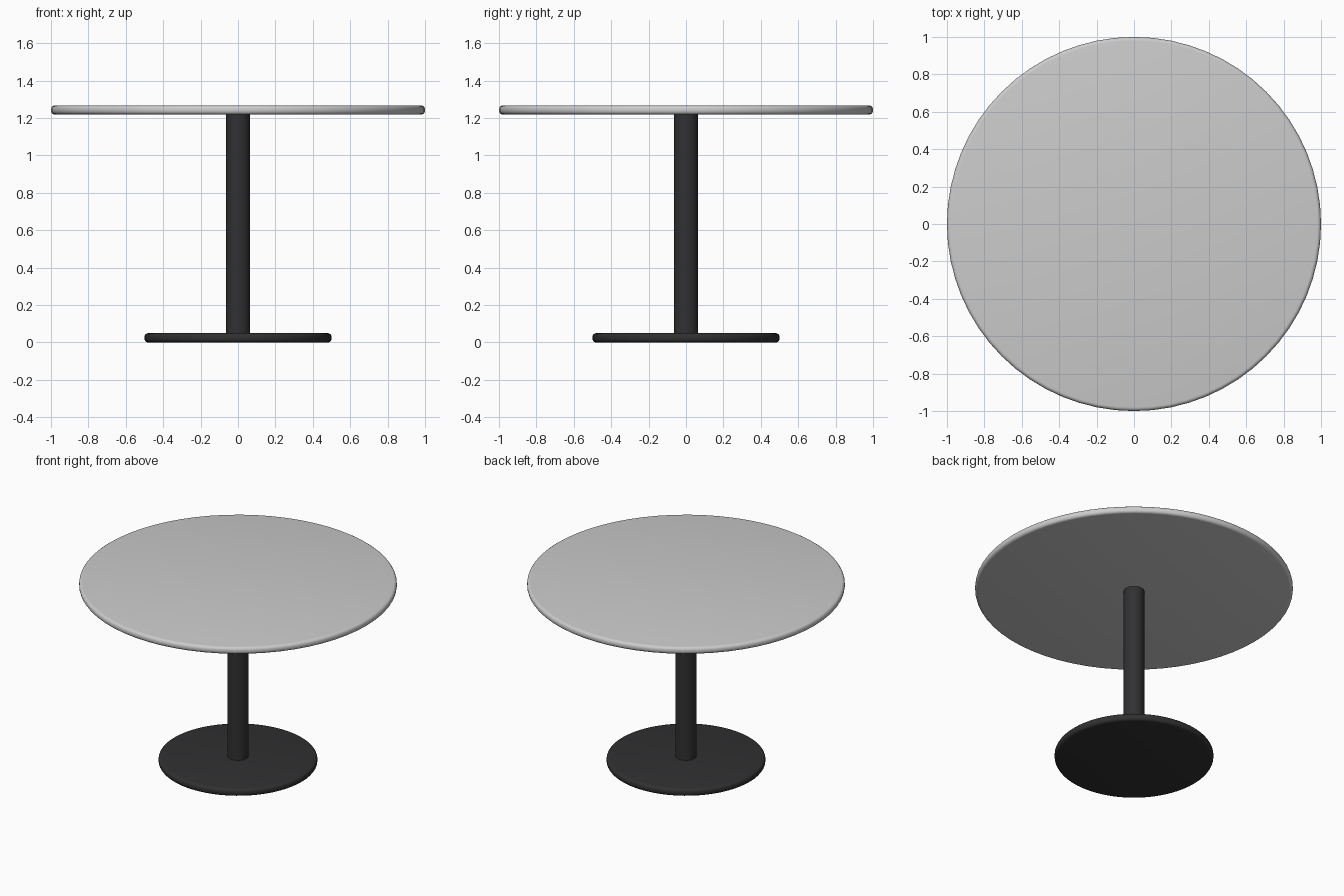
import bpy
import math

if "Cube" in bpy.data.objects:
    bpy.data.objects.remove(bpy.data.objects["Cube"])

dark = bpy.data.materials.new("dark_metal")
dark.diffuse_color = (0.03, 0.03, 0.032, 1)
dark.use_nodes = True
dark.node_tree.nodes["Principled BSDF"].inputs["Base Color"].default_value = dark.diffuse_color


def disc(name, radius, z0, z1, bevel=0.0, sides=64, material=None):
    """Upright cylinder from z0 to z1 with optional rounded rims."""
    bpy.ops.mesh.primitive_cylinder_add(
        vertices=sides, radius=radius, depth=z1 - z0, location=(0, 0, (z0 + z1) / 2))
    ob = bpy.context.object
    ob.name = name
    if material:
        ob.data.materials.append(material)
    if bevel:
        mod = ob.modifiers.new("rounded_rim", 'BEVEL')
        mod.width = bevel
        mod.segments = 4
        mod.limit_method = 'ANGLE'
        mod.angle_limit = math.radians(40)
        bpy.ops.object.modifier_apply(modifier=mod.name)
    bpy.ops.object.shade_smooth_by_angle(angle=math.radians(35))
    return ob


# Round table top with softened rim
disc("table_top", 1.0, 1.219, 1.267, bevel=0.02)

# Central column
disc("column", 0.065, 0.045, 1.222, sides=32, material=dark)

# Round foot plate
disc("base_plate", 0.5, 0.0, 0.05, bevel=0.02, material=dark)
